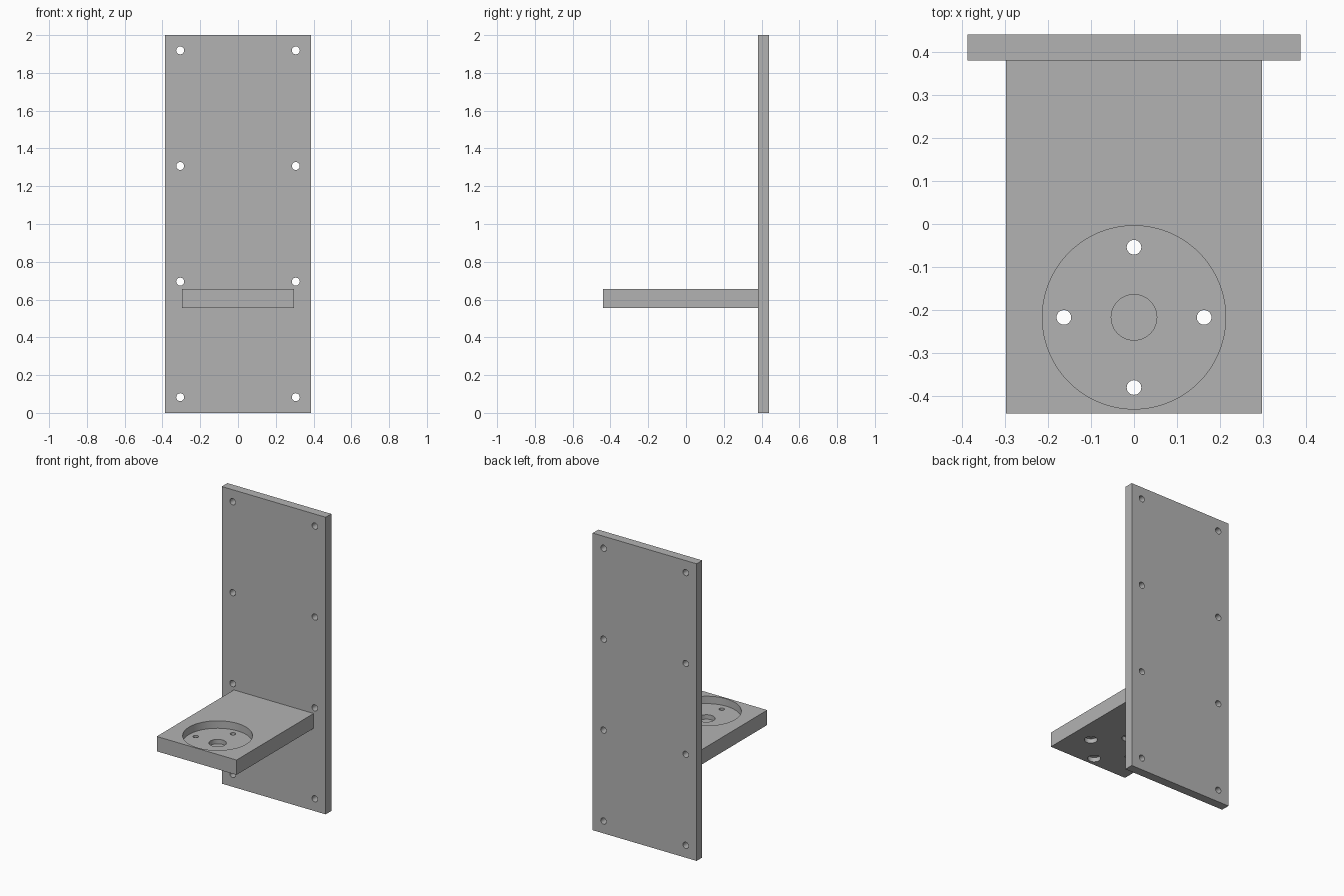
import bpy
import math
from mathutils import Matrix, Vector

cube = bpy.data.objects.get("Cube")
if cube:
    bpy.data.objects.remove(cube, do_unlink=True)

import bmesh

# Single plain grey finish
grey = bpy.data.materials.new("plain_grey")
grey.use_nodes = True
colour = (0.45, 0.45, 0.45, 1)
grey.diffuse_color = colour
grey.node_tree.nodes["Principled BSDF"].inputs["Base Color"].default_value = colour


def make_object(name, bm):
    mesh = bpy.data.meshes.new(name)
    bm.to_mesh(mesh)
    bm.free()
    mesh.materials.append(grey)
    obj = bpy.data.objects.new(name, mesh)
    bpy.context.collection.objects.link(obj)
    return obj


def box(name, low, high):
    low, high = Vector(low), Vector(high)
    bm = bmesh.new()
    place = Matrix.Translation((low + high) / 2) @ Matrix.Diagonal((*(high - low), 1))
    bmesh.ops.create_cube(bm, size=1, matrix=place)
    return make_object(name, bm)


def drill(target, centres, radius, depth, segments, axis="Z"):
    """Cut a set of equal cylinders out of the target."""
    bm = bmesh.new()
    turn = Matrix.Rotation(math.pi / 2, 4, "X") if axis == "Y" else Matrix()
    for c in centres:
        bmesh.ops.create_cone(bm, cap_ends=True, segments=segments, radius1=radius,
                              radius2=radius, depth=depth,
                              matrix=Matrix.Translation(c) @ turn)
    cutter = make_object("hole_cutter", bm)
    cutter.hide_render = True
    mod = target.modifiers.new("holes", "BOOLEAN")
    mod.operation, mod.solver, mod.object = "DIFFERENCE", "EXACT", cutter
    bpy.context.view_layer.objects.active = target
    bpy.ops.object.modifier_apply(modifier=mod.name)
    bpy.data.objects.remove(cutter, do_unlink=True)


# Upright plate with two columns of screw holes
back_plate = box("back_plate", (-0.387, 0.38, 0), (0.387, 0.44, 2))
screw_holes = [(x, 0.41, z) for x in (-0.306, 0.306) for z in (0.083, 0.695, 1.307, 1.919)]
drill(back_plate, screw_holes, 0.021, 0.2, 32, "Y")

# Shelf with a round stepped pocket
bottom, top = 0.555, 0.655
shelf = box("shelf", (-0.297, -0.44, bottom), (0.297, 0.38, top))
cy, ring = -0.217, 0.163
floor = top - 0.05
drill(shelf, [(0, cy, floor + 0.1)], 0.213, 0.2, 96)
drill(shelf, [(0, cy, floor + 0.07)], 0.053, 0.2, 48)

# Four bolt holes around the pocket, counterbored from underneath
bolts = [(ring * math.cos(a), cy + ring * math.sin(a), bottom)
         for a in (i * math.pi / 2 for i in range(4))]
drill(shelf, bolts, 0.04, 0.06, 40)
drill(shelf, bolts, 0.017, 0.3, 32)

# Smooth hole walls, crisp edges
for obj in (back_plate, shelf):
    bpy.ops.object.select_all(action="DESELECT")
    obj.select_set(True)
    bpy.context.view_layer.objects.active = obj
    bpy.ops.object.shade_smooth_by_angle(angle=math.radians(30))
